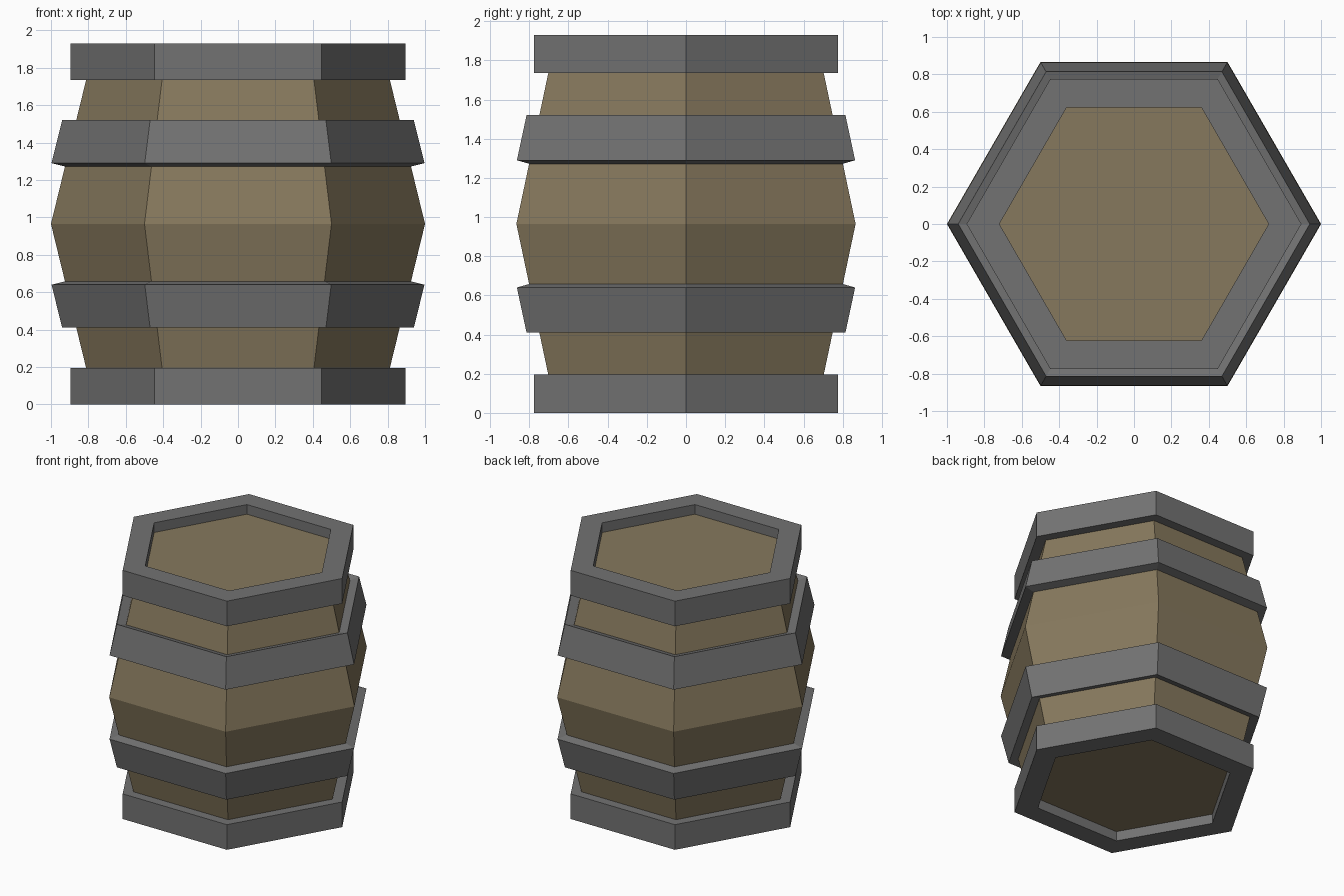
import bpy, bmesh
from math import cos, sin, pi

if "Cube" in bpy.data.objects:
    bpy.data.objects.remove(bpy.data.objects["Cube"])

SIDES = 6
HEIGHT = 1.93


def material(name, rgb):
    m = bpy.data.materials.new(name)
    m.diffuse_color = (*rgb, 1)
    m.use_nodes = True
    m.node_tree.nodes["Principled BSDF"].inputs["Base Color"].default_value = m.diffuse_color
    return m


def lathe(name, profile, mat, ring=False):
    """Spin a (radius, z) profile around z; a ring closes on itself, else ends are capped."""
    bm = bmesh.new()
    loops = [[bm.verts.new((r * cos(2 * pi * i / SIDES), r * sin(2 * pi * i / SIDES), z))
              for i in range(SIDES)] for r, z in profile]
    pairs = list(zip(loops, loops[1:]))
    if ring:
        pairs.append((loops[-1], loops[0]))
    else:
        bm.faces.new(loops[0][::-1])
        bm.faces.new(loops[-1])
    for a, b in pairs:
        for i in range(SIDES):
            j = (i + 1) % SIDES
            bm.faces.new((a[i], a[j], b[j], b[i]))
    bmesh.ops.recalc_face_normals(bm, faces=bm.faces)
    mesh = bpy.data.meshes.new(name)
    bm.to_mesh(mesh)
    bm.free()
    mesh.materials.append(mat)
    obj = bpy.data.objects.new(name, mesh)
    bpy.context.collection.objects.link(obj)
    return obj


def flip(profile):
    return [(r, HEIGHT - z) for r, z in profile]


wood = material("wood", (0.24, 0.19, 0.11))
iron = material("iron", (0.17, 0.17, 0.17))

# Bulging wooden body, its ends recessed inside the rims
lathe("barrel_body", [(0.78, 0.075), (0.812, 0.195), (1.0, 0.965),
                      (0.812, 1.735), (0.78, 1.855)], wood)

# Straight end rims and tilted hoops, mirrored top and bottom
rim = [(0.72, 0.0), (0.895, 0.0), (0.895, 0.195), (0.72, 0.195)]
hoop = [(0.86, 0.43), (0.94, 0.41), (0.997, 0.64), (0.917, 0.66)]
lathe("bottom_rim", rim, iron, ring=True)
lathe("top_rim", flip(rim), iron, ring=True)
lathe("lower_hoop", hoop, iron, ring=True)
lathe("upper_hoop", flip(hoop), iron, ring=True)
